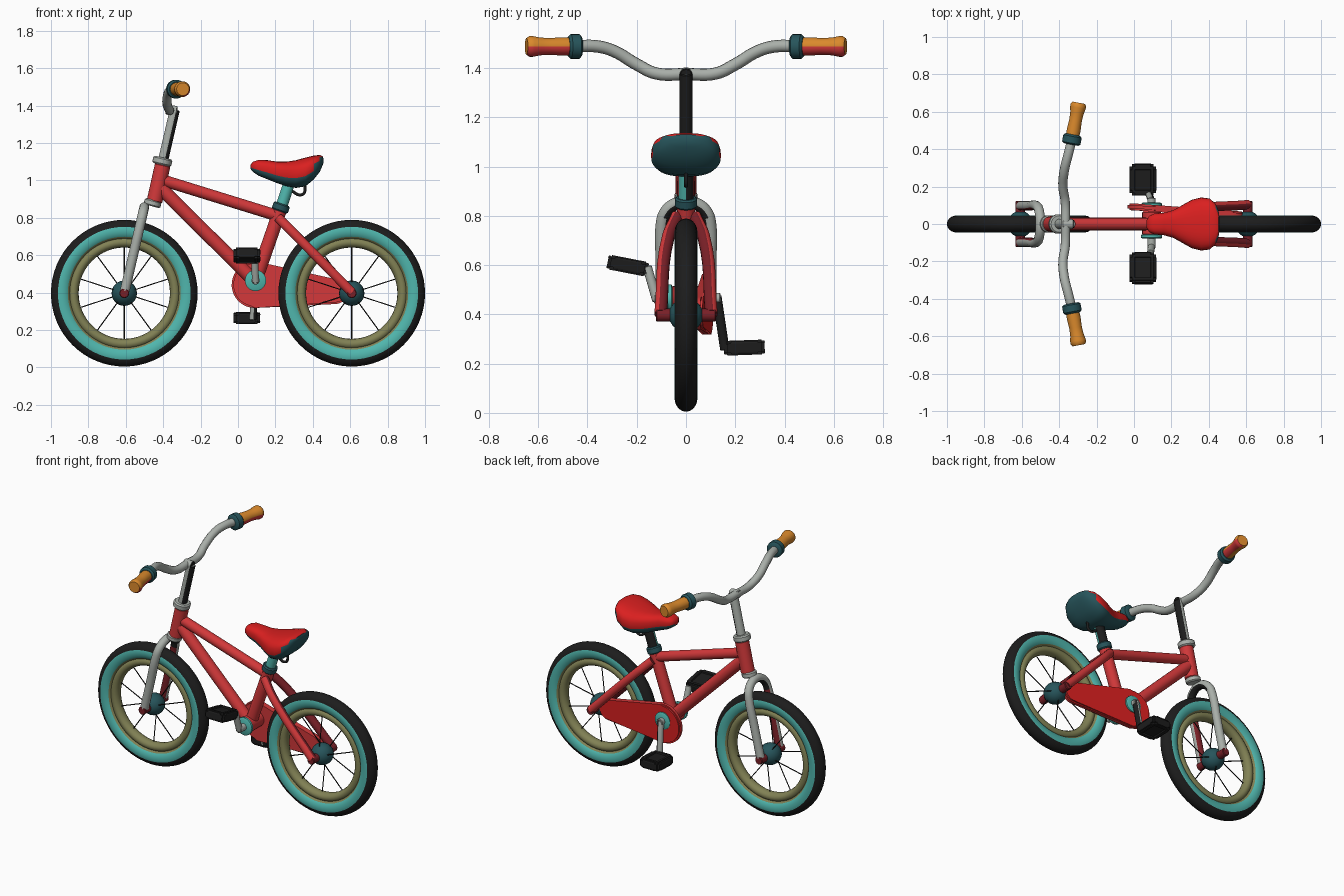
import bpy, bmesh, math
from mathutils import Vector, Matrix

if "Cube" in bpy.data.objects:
    bpy.data.objects.remove(bpy.data.objects["Cube"])

def mat(name, r, g, b):
    m = bpy.data.materials.new(name)
    m.diffuse_color = (r, g, b, 1)
    m.use_nodes = True
    m.node_tree.nodes["Principled BSDF"].inputs["Base Color"].default_value = m.diffuse_color
    return m

RED = mat("frame red", .64, .04, .042)
DARK_RED = mat("dark red", .19, .014, .02)
SEAT_RED = mat("saddle red", .70, .014, .014)
TEAL = mat("teal", .08, .47, .42)
DEEP = mat("deep teal", .02, .09, .105)
OLIVE = mat("olive", .22, .22, .09)
GREY = mat("light grey", .40, .43, .40)
BLACK = mat("black", .012, .012, .012)
ORANGE = mat("orange", .70, .25, .025)

def finish(name, me, mats, rule=None, angle=40):
    """Link a mesh, smooth it, and colour faces by rule(centre, normal)."""
    ob = bpy.data.objects.new(name, me)
    bpy.context.collection.objects.link(ob)
    me.materials.clear()
    for m in mats:
        me.materials.append(m)
    for p in me.polygons:
        p.use_smooth = True
        p.material_index = int(rule(p.center, p.normal)) if rule else 0
    me.set_sharp_from_angle(angle=math.radians(angle))
    return ob

def from_bm(name, bm, mats, rule=None, angle=40):
    bmesh.ops.recalc_face_normals(bm, faces=bm.faces[:])
    me = bpy.data.meshes.new(name)
    bm.to_mesh(me)
    bm.free()
    return finish(name, me, mats, rule, angle)

def tube(name, pts, r, mats, rule=None, sides=4):
    """Round tube along a smooth path."""
    cu = bpy.data.curves.new(name, 'CURVE')
    cu.dimensions = '3D'
    cu.bevel_depth, cu.bevel_resolution = r, sides
    cu.use_fill_caps = True
    cu.resolution_u = 6 if len(pts) > 2 else 1
    sp = cu.splines.new('BEZIER')
    sp.bezier_points.add(len(pts) - 1)
    for bp, p in zip(sp.bezier_points, pts):
        bp.co = p
        bp.handle_left_type = bp.handle_right_type = 'AUTO'
    tmp = bpy.data.objects.new(name + "_path", cu)
    bpy.context.collection.objects.link(tmp)
    dg = bpy.context.evaluated_depsgraph_get()
    me = bpy.data.meshes.new_from_object(tmp.evaluated_get(dg))
    bpy.data.objects.remove(tmp)
    bm = bmesh.new()
    bm.from_mesh(me)
    bmesh.ops.remove_doubles(bm, verts=bm.verts[:], dist=1e-5)
    return from_bm(name, bm, mats, rule)

def loft(bm, rings, closed=False):
    n = len(rings[0])
    vs = [[bm.verts.new(p) for p in r] for r in rings]
    for i in range(len(vs) if closed else len(vs) - 1):
        a, b = vs[i], vs[(i + 1) % len(vs)]
        for j in range(n):
            k = (j + 1) % n
            bm.faces.new((a[j], a[k], b[k], b[j]))
    if not closed:
        bm.faces.new(vs[0])
        bm.faces.new(vs[-1])

def lathe(name, origin, axis, prof, mats, rule=None, n=24, closed=False):
    """Spin (radius, height) points round an axis through origin."""
    M = Matrix.Translation(origin) @ Vector(axis).to_track_quat('Z', 'Y').to_matrix().to_4x4()
    bm = bmesh.new()
    loft(bm, [[M @ Vector((r * math.cos(t * math.tau / n), r * math.sin(t * math.tau / n), h))
               for t in range(n)] for r, h in prof], closed)
    return from_bm(name, bm, mats, rule)

def rod(name, a, b, r, mats, rule=None, n=20):
    d = Vector(b) - Vector(a)
    e = min(r * .15, d.length * .2)
    return lathe(name, a, d, [(r * .85, 0), (r, e), (r, d.length - e), (r * .85, d.length)], mats, rule, n)

def oval(cr, rr, rh, n):
    return [(cr + rr * math.cos(i * math.tau / n), rh * math.sin(i * math.tau / n)) for i in range(n)]

# wheels: tyre with teal sidewall, rim, hub, axle, spokes
WZ = .397
for tag, wx in (("front", -.608), ("rear", .608)):
    c = Vector((wx, 0, WZ))
    def tyre_rule(p, q):
        d = math.hypot(p.x - wx, p.z - WZ)
        return 2 if d < .302 else 1 if d < .350 else 0
    lathe(tag + "_tyre", c, (0, 1, 0), oval(.338, .054, .046, 30), [BLACK, TEAL, OLIVE], tyre_rule, 64, True)
    lathe(tag + "_rim", c, (0, 1, 0), oval(.272, .028, .034, 14), [OLIVE], None, 64, True)
    lathe(tag + "_hub", c, (0, 1, 0),
          [(.068 * math.sin(a), -.07 * math.cos(a)) for a in [math.radians(8 + 16.4 * i) for i in range(11)]], [DEEP])
    rod(tag + "_axle", c - Vector((0, .122, 0)), c + Vector((0, .122, 0)), .026, [DARK_RED])
    for i in range(10):
        a = math.pi / 2 + i * math.tau / 10
        s = .03 if i % 2 else -.03
        d = Vector((math.cos(a), 0, math.sin(a)))
        rod(f"{tag}_spoke_{i}", c + d * .05 + Vector((0, s, 0)), c + d * .25, .0032, [BLACK], None, 6)

# frame tubes
steer = Vector((.112, 0, .481)).normalized()
rod("head_tube", (-.447, 0, .885), (-.402, 0, 1.085), .042, [RED])
rod("top_tube", (-.40, 0, 1.0), (.215, 0, .81), .031, [RED])
rod("down_tube", (-.42, 0, .965), (.085, 0, .465), .036, [RED])
rod("seat_tube", (.094, 0, .465), (.228, 0, .85), .036, [RED])
rod("bottom_bracket", (.094, -.06, .465), (.094, .07, .465), .05, [RED])
for s in (-1, 1):
    tube(f"rear_stay_{s}", [(.215, s * .035, .80), (.30, s * .072, .715), (.61, s * .103, .40)], .026,
         [DARK_RED, RED], lambda p, q: q.y * s > .45)

# fork arch: grey outside, dark red inner legs, black under the arch
base = Vector((-.605, 0, .41))
path = [base + Vector((0, -.097, 0)), base + steer * .2 + Vector((0, -.097, 0))]
for i in range(7):
    a = math.pi * i / 6
    path.append(base + steer * (.365 + .095 * math.sin(a)) + Vector((0, -.097 * math.cos(a), 0)))
path += [base + steer * .2 + Vector((0, .097, 0)), base + Vector((0, .097, 0))]

def fork_rule(p, q):
    if p.z > .76:
        return 2 if q.z < -.3 or (q.y * p.y < 0 and abs(q.y) > .3) else 0
    return 1 if q.y * p.y < 0 and abs(q.y) > .3 else 0
tube("fork", path, .026, [GREY, DARK_RED, BLACK], fork_rule)

# steering column with collars
rod("lower_collar", Vector((-.461, 0, .862)), Vector((-.452, 0, .895)), .046, [GREY])
rod("upper_collar", Vector((-.409, 0, 1.083)), Vector((-.400, 0, 1.122)), .052, [GREY])
back_dark = lambda p, q: q.x > .3
rod("stem", (-.402, 0, 1.10), (-.338, 0, 1.378), .027, [GREY, BLACK], back_dark)
rod("stem_clamp", (-.385, 0, 1.378), (-.325, 0, 1.372), .026, [GREY, BLACK], back_dark)

# handlebar, collars and grips
half = [(-.368, .12, 1.378), (-.38, .20, 1.415), (-.372, .29, 1.468), (-.355, .36, 1.488), (-.33, .46, 1.488)]
bar = [(x, -y, z) for x, y, z in reversed(half)] + [(-.366, 0, 1.376)] + half
tube("handlebar", bar, .025, [GREY])
for s in (-1, 1):
    d = Vector((.036, s * .19, 0)).normalized()
    o = Vector((-.337, s * .425, 1.488))
    lathe(f"grip_collar_{s}", o, d, [(.04, 0), (.05, .008), (.05, .044), (.04, .054)], [DEEP])
    lathe(f"grip_{s}", o + d * .05, d, [(.036, 0), (.037, .03), (.034, .08), (.036, .12), (.042, .15), (.042, .165), (.034, .177)],
          [ORANGE, RED], lambda p, q: q.x > .15 and q.z < 0)

# seat post, collar and clamp wire
rod("seat_post", (.222, 0, .83), (.275, 0, .99), .031, [BLACK, TEAL], lambda p, q: q.y < -.1)
rod("seat_collar", (.222, 0, .835), (.236, 0, .875), .045, [DEEP])
tube("saddle_wire", [(.27, 0, .955), (.345, 0, .925), (.36, 0, .98)], .008, [BLACK])

# saddle: lofted sections (x, half width, bottom, top), deep teal underside
sections = [(.068, .02, 1.06, 1.085), (.08, .043, 1.045, 1.10), (.11, .056, 1.025, 1.11), (.16, .06, 1.005, 1.108),
            (.21, .074, .985, 1.10), (.26, .102, .968, 1.10), (.31, .13, .96, 1.108), (.36, .142, .968, 1.122),
            (.405, .136, 1.005, 1.133), (.437, .108, 1.045, 1.136), (.452, .07, 1.08, 1.13), (.457, .03, 1.095, 1.118)]
bm = bmesh.new()
rings = []
sq = lambda v: math.copysign(abs(v) ** .75, v)
for x, w, zb, zt in sections:
    ring = []
    for i in range(32):
        ca, sa = math.cos(i * math.tau / 32), math.sin(i * math.tau / 32)
        ring.append((x, w * sq(ca), (zb + zt) / 2 + (zt - zb) / 2 * sq(sa)))
    rings.append(ring)
loft(bm, rings)

def saddle_rule(p, q):
    for a, b in zip(sections, sections[1:]):
        if a[0] <= p.x <= b[0]:
            t = (p.x - a[0]) / (b[0] - a[0])
            zb, zt = a[2] + t * (b[2] - a[2]), a[3] + t * (b[3] - a[3])
            return (p.z - zb) / (zt - zb) < .36 or (p.x > .4 and q.x > .6)
    return p.x > .4
from_bm("saddle", bm, [SEAT_RED, DEEP], saddle_rule)

# chain guard: two arcs joined, slanting in towards the rear wheel
def arc(cx, cz, r, a0, a1, n):
    angles = [math.radians(a0 + (a1 - a0) * i / n) for i in range(n + 1)]
    return [(cx + r * math.cos(a), cz + r * math.sin(a)) for a in angles]
outline = arc(.09, .442, .124, 78, 270, 18) + arc(.52, .405, .066, -84, 82, 10)
bm = bmesh.new()
loft(bm, [[(x, y, z) for x, z in outline] for y in (-.018, .018)])
bmesh.ops.bevel(bm, geom=[e for e in bm.edges if abs(e.verts[0].co.y - e.verts[1].co.y) < .001],
                offset=.009, segments=2, affect='EDGES')
for v in bm.verts:
    v.co.y += .092 - .045 * max(0, v.co.x) / .6
from_bm("chain_guard", bm, [RED, SEAT_RED], lambda p, q: q.y > .3)

# crank discs, axle, arms
rod("crank_disc_near", (.094, -.078, .465), (.094, -.055, .465), .057, [TEAL])
rod("crank_disc_far", (.094, .09, .465), (.094, .114, .465), .055, [TEAL])
rod("crank_axle", (.094, -.13, .465), (.094, .14, .465), .022, [GREY])
rod("crank_arm_near", (.094, -.118, .455), (.088, -.158, .595), .019, [GREY])
rod("crank_arm_far", (.094, .125, .475), (.08, .158, .255), .019, [GREY, BLACK], lambda p, q: q.x > .1)

# pedals: bevelled blocks with a sunk pad above and below
for name, loc, tilt in (("pedal_near", (.047, -.237, .598), -11), ("pedal_far", (.047, .237, .265), 2)):
    bm = bmesh.new()
    bmesh.ops.create_cube(bm, size=1, matrix=Matrix.Diagonal((.14, .165, .06, 1)))
    bmesh.ops.bevel(bm, geom=bm.edges[:], offset=.012, segments=2, affect='EDGES')
    caps = [f for f in bm.faces if abs(f.normal.z) > .99]
    bmesh.ops.inset_individual(bm, faces=caps, thickness=.02, depth=0)
    bmesh.ops.inset_individual(bm, faces=caps, thickness=.004, depth=-.008)
    bm.transform(Matrix.Translation(loc) @ Matrix.Rotation(math.radians(tilt), 4, 'X'))
    from_bm(name, bm, [BLACK])
